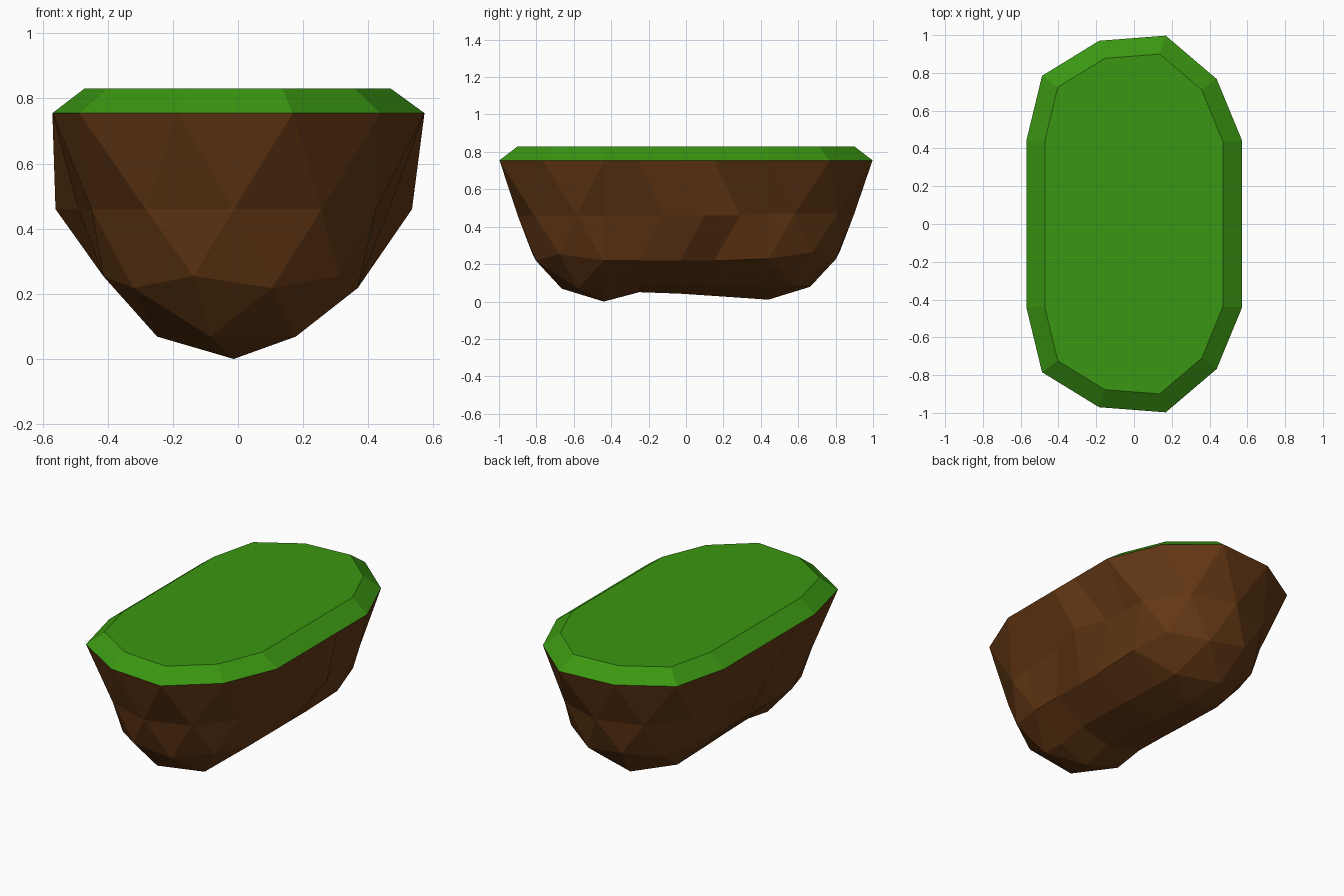
import bpy, bmesh, math
from mathutils import Vector

if "Cube" in bpy.data.objects:
    bpy.data.objects.remove(bpy.data.objects["Cube"])

HALF = 0.44      # distance from the centre to each rounded end
SHIFT = -0.013   # small sideways offset of the whole outline


def material(name, rgb):
    m = bpy.data.materials.new(name)
    m.diffuse_color = (*rgb, 1)
    m.use_nodes = True
    m.node_tree.nodes["Principled BSDF"].inputs["Base Color"].default_value = m.diffuse_color
    return m


def finish(bm, name, mat):
    bmesh.ops.remove_doubles(bm, verts=bm.verts, dist=0.0005)
    bmesh.ops.recalc_face_normals(bm, faces=bm.faces)
    me = bpy.data.meshes.new(name)
    bm.to_mesh(me)
    bm.free()
    me.materials.append(mat)
    ob = bpy.data.objects.new(name, me)
    bpy.context.collection.objects.link(ob)


def add_face(bm, points):
    return bm.faces.new([bm.verts.new(p) for p in points])


def shape(p, side):
    """Turn a unit sphere point into a point on one rounded end."""
    if p.z > 0.3:
        r, z = 0.655, 0.755
    else:
        r = 0.46 if p.z > -0.1 else 0.448
        z = 0.46 * (1 + p.z) + (0.01 if side > 0 else 0)
        z = 0.0 if p.z < -0.99 and side < 0 else z
    return Vector((p.x * r + SHIFT, side * (p.y * r + HALF), z))


# Half of a coarse sphere with its crown removed
src = bmesh.new()
bmesh.ops.create_icosphere(src, subdivisions=2, radius=1)
bmesh.ops.delete(src, geom=[v for v in src.verts if v.co.z > 0.6], context='VERTS')
bmesh.ops.bisect_plane(src, geom=src.verts[:] + src.edges[:] + src.faces[:],
                       dist=0.001, plane_co=(0, 0, 0), plane_no=(0, 1, 0),
                       clear_inner=True)
profile = sorted([v.co.copy() for v in src.verts if abs(v.co.y) < 0.002],
                 key=lambda p: math.atan2(p.x, -p.z))
rim = sorted([v.co.copy() for v in src.verts if v.co.z > 0.3],
             key=lambda p: math.atan2(p.y, p.x))

# Rock body: two rounded ends
rock = bmesh.new()
for f in src.faces:
    for side in (-1, 1):
        add_face(rock, [shape(v.co, side) for v in f.verts])
src.free()

# Rock body: uneven middle; y of each section, y at mid height, bulge, lift
rows = [[shape(p, -1) for p in profile]]
for y, y_mid, bulge, lift in ((-0.25, -0.12, 0.04, 0.05),
                              (-0.03, 0.10, 0.11, 0.042),
                              (0.15, 0.29, -0.02, 0.03)):
    row = []
    for p in profile:
        q = shape(p, -1)
        q.y = y
        if abs(p.z) < 0.1:
            q.y = y_mid
            q.x += math.copysign(bulge, p.x)
        elif p.z < -0.7:
            q.z += lift * (1 if p.z < -0.95 else 0.6)
        row.append(q)
    rows.append(row)
rows.append([shape(p, 1) for p in profile])
for a, b in zip(rows, rows[1:]):
    for i in range(len(profile) - 1):
        add_face(rock, [a[i], a[i + 1], b[i + 1], b[i]])
finish(rock, "rock_body", material("earth brown", (0.125, 0.039, 0.007)))


# Grass cap: sloped border and flat top
def outline(scale, z):
    back = [Vector((p.x * scale + SHIFT, p.y * scale + HALF, z)) for p in rim]
    front = [Vector((p.x, -p.y, p.z)) for p in reversed(back)]
    return back + front


grass = bmesh.new()
outer, inner = outline(0.655, 0.755), outline(0.54, 0.83)
n = len(outer)
for i in range(n):
    j = (i + 1) % n
    add_face(grass, [outer[i], outer[j], inner[j], inner[i]])
add_face(grass, inner)
finish(grass, "grass_top", material("grass green", (0.043, 0.31, 0.006)))
